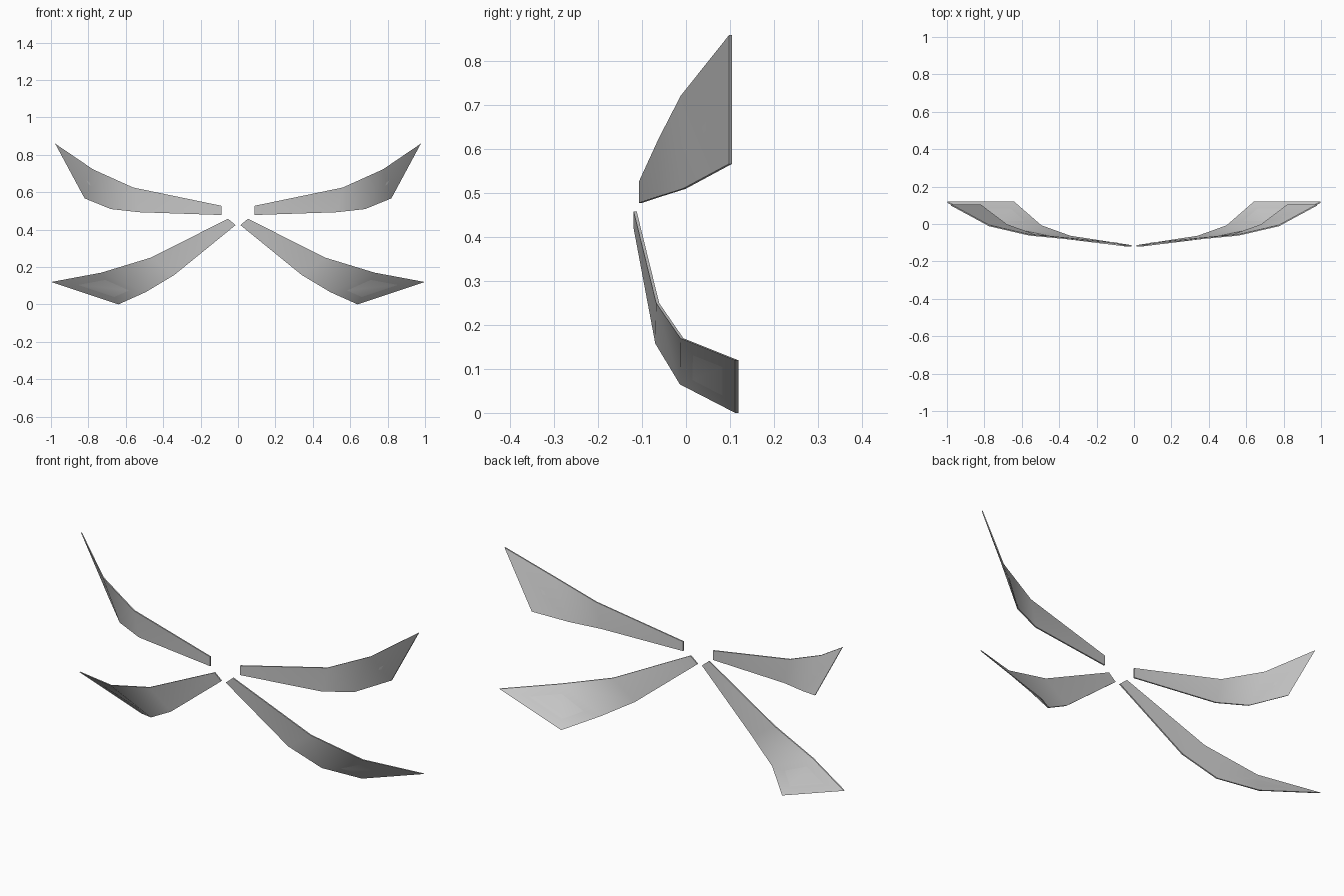
import bpy
import bmesh
import math

cube = bpy.data.objects.get("Cube")
if cube:
    bpy.data.objects.remove(cube, do_unlink=True)

THICKNESS = 0.007

# One neutral grey for every blade
grey = bpy.data.materials.new("neutral_grey")
grey.use_nodes = True
grey.diffuse_color = (0.58, 0.58, 0.58, 1)
grey.node_tree.nodes["Principled BSDF"].inputs["Base Color"].default_value = (0.58, 0.58, 0.58, 1)


def blade(name, upper_edge, lower_edge, side):
    """Loft a thin swept blade through matching points of its two edges."""
    bm = bmesh.new()
    rings = []
    for (ux, uy, uz), (lx, ly, lz) in zip(upper_edge, lower_edge):
        corners = [(ux, uy, uz), (lx, ly, lz),
                   (lx, ly + THICKNESS, lz), (ux, uy + THICKNESS, uz)]
        rings.append([bm.verts.new((side * x, y, z)) for x, y, z in corners])
    for a, b in zip(rings, rings[1:]):
        for i in range(4):
            j = (i + 1) % 4
            bm.faces.new((a[i], a[j], b[j], b[i]))
    bm.faces.new(rings[0])
    bm.faces.new(rings[-1])
    bmesh.ops.recalc_face_normals(bm, faces=bm.faces)
    mesh = bpy.data.meshes.new(name)
    bm.to_mesh(mesh)
    bm.free()
    mesh.materials.append(grey)
    obj = bpy.data.objects.new(name, mesh)
    bpy.context.collection.objects.link(obj)
    bpy.ops.object.select_all(action="DESELECT")
    obj.select_set(True)
    bpy.context.view_layer.objects.active = obj
    bpy.ops.object.shade_smooth_by_angle(angle=math.radians(35))


# Edge points from root to tip
top_upper = [(0.087, -0.107, 0.527), (0.56, -0.062, 0.625), (0.775, -0.012, 0.722), (0.978, 0.098, 0.86)]
top_lower = [(0.087, -0.107, 0.478), (0.53, -0.062, 0.493), (0.68, -0.008, 0.51), (0.82, 0.098, 0.567)]
low_upper = [(0.053, -0.119, 0.458), (0.467, -0.068, 0.25), (0.73, -0.013, 0.17), (0.998, 0.112, 0.12)]
low_lower = [(0.013, -0.12, 0.424), (0.34, -0.07, 0.158), (0.495, -0.014, 0.065), (0.64, 0.112, 0.0)]

for label, side in (("left", 1), ("right", -1)):
    blade("upper_blade_" + label, top_upper, top_lower, side)
    blade("lower_blade_" + label, low_upper, low_lower, side)
